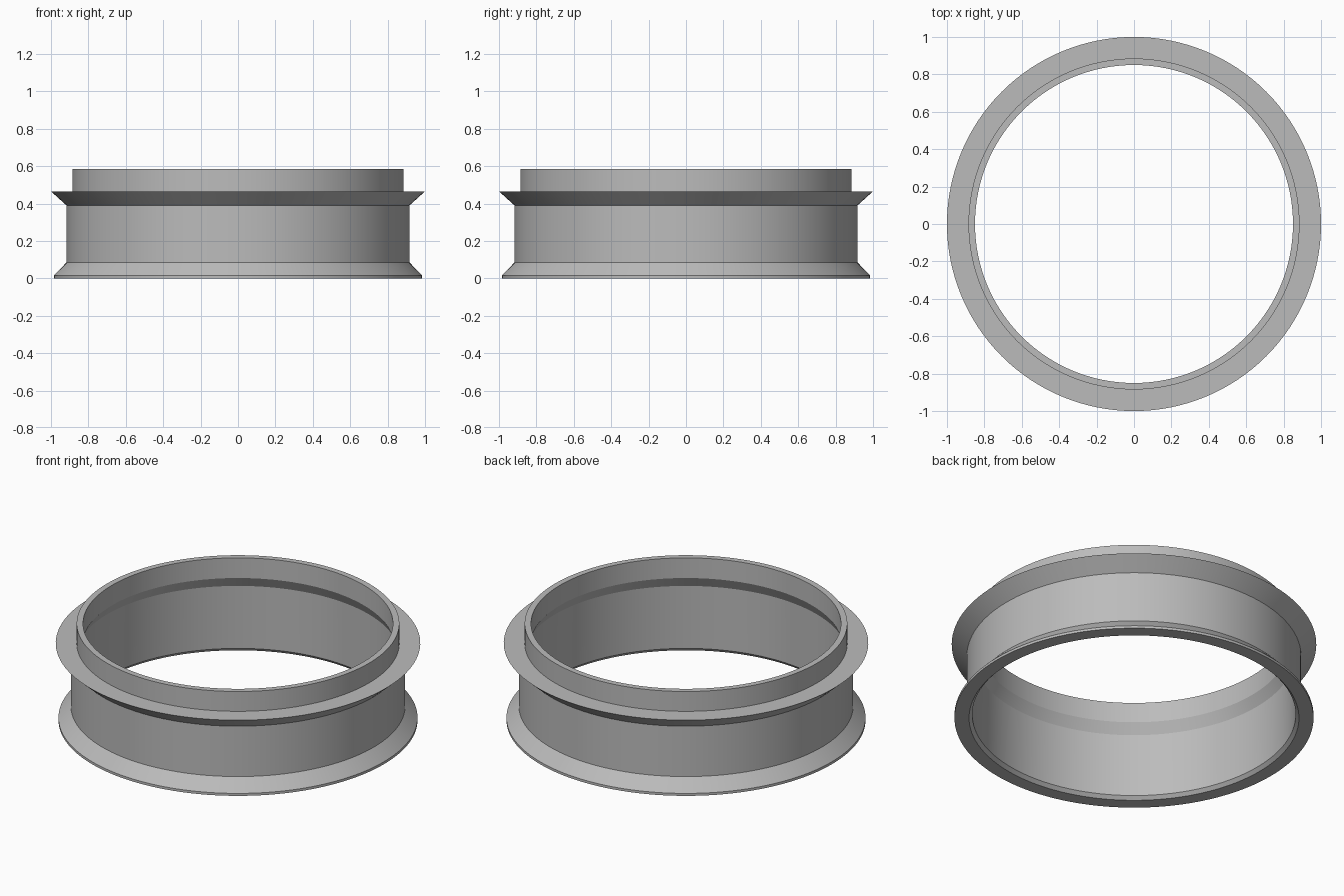
import bpy, bmesh, math

cube = bpy.data.objects.get("Cube")
if cube:
    bpy.data.objects.remove(cube, do_unlink=True)

SEGMENTS = 128

# Plain grey finish
grey = bpy.data.materials.new("plain grey")
grey.use_nodes = True
colour = (0.5, 0.5, 0.5, 1)
grey.diffuse_color = colour
grey.node_tree.nodes["Principled BSDF"].inputs["Base Color"].default_value = colour

# Closed cross-section as (radius, height)
outside = [(0.985, 0), (0.985, 0.015), (0.917, 0.085), (0.917, 0.39),
           (1.0, 0.465), (0.885, 0.465), (0.885, 0.585)]
inside = [(0.85, 0.585), (0.85, 0.463), (0.883, 0.4), (0.887, 0.02), (0.905, 0)]


def lathe(name, profile, material):
    """Revolve a closed profile around the z axis."""
    bm = bmesh.new()
    verts = [bm.verts.new((r, 0, z)) for r, z in profile]
    edges = [bm.edges.new((a, b)) for a, b in zip(verts, verts[1:] + verts[:1])]
    bmesh.ops.spin(bm, geom=verts + edges, cent=(0, 0, 0), axis=(0, 0, 1),
                   angle=math.tau, steps=SEGMENTS)
    bmesh.ops.remove_doubles(bm, verts=bm.verts, dist=0.0005)
    bmesh.ops.recalc_face_normals(bm, faces=bm.faces)
    mesh = bpy.data.meshes.new(name)
    bm.to_mesh(mesh)
    bm.free()
    mesh.materials.append(material)
    obj = bpy.data.objects.new(name, mesh)
    bpy.context.collection.objects.link(obj)
    return obj


# Flanged ring with a collar on top
ring = lathe("flanged_ring", outside + inside, grey)
bpy.ops.object.select_all(action="DESELECT")
ring.select_set(True)
bpy.context.view_layer.objects.active = ring
bpy.ops.object.shade_smooth_by_angle(angle=math.radians(25))
